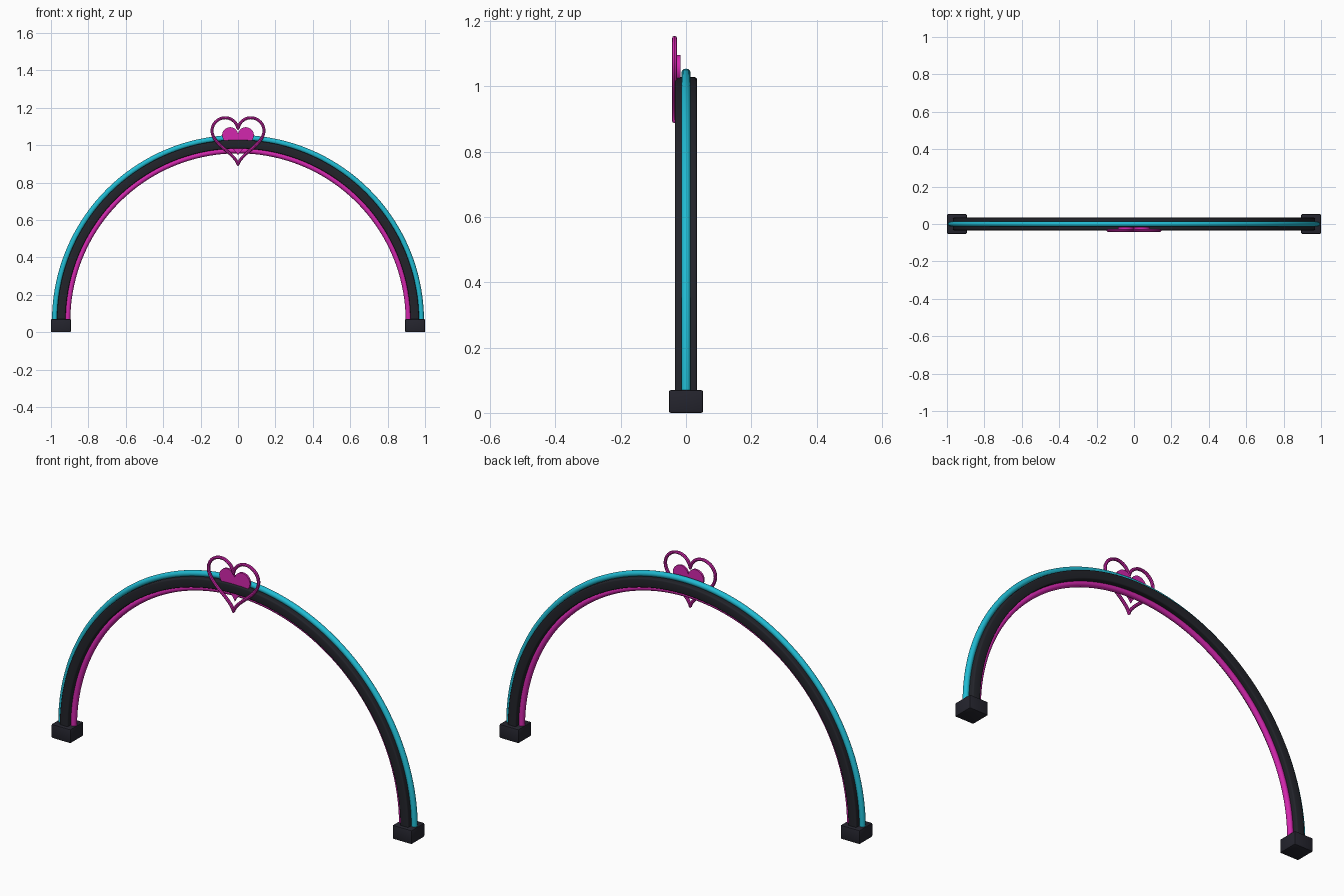
import bpy, bmesh, math
from mathutils import Vector

if "Cube" in bpy.data.objects:
    bpy.data.objects.remove(bpy.data.objects["Cube"])


def material(name, rgb):
    m = bpy.data.materials.new(name)
    m.diffuse_color = (*rgb, 1)
    m.use_nodes = True
    m.node_tree.nodes["Principled BSDF"].inputs["Base Color"].default_value = m.diffuse_color
    return m


BLACK = material("matte black", (0.016, 0.017, 0.023))
BASE = material("dark slate", (0.018, 0.018, 0.027))
CYAN = material("neon cyan", (0.015, 0.50, 0.65))
PINK = material("neon magenta", (0.65, 0.02, 0.42))


def finish(bm, name, mat, angle=40):
    bmesh.ops.recalc_face_normals(bm, faces=bm.faces)
    me = bpy.data.meshes.new(name)
    bm.to_mesh(me)
    bm.free()
    ob = bpy.data.objects.new(name, me)
    bpy.context.collection.objects.link(ob)
    me.materials.append(mat)
    bpy.ops.object.select_all(action='DESELECT')
    bpy.context.view_layer.objects.active = ob
    ob.select_set(True)
    bpy.ops.object.shade_smooth_by_angle(angle=math.radians(angle))
    return ob


def sweep(name, mat, path, profile, closed=False):
    """Sweep (outward, y) profile along a path lying in the xz plane."""
    bm = bmesh.new()
    n, k = len(path), len(profile)
    rings = []
    for i, p in enumerate(path):
        a = path[i - 1] if (closed or i) else p
        b = path[(i + 1) % n] if (closed or i < n - 1) else p
        t = (b - a).normalized()
        out = Vector((t.z, 0, -t.x))
        rings.append([bm.verts.new(p + out * u + Vector((0, v, 0))) for u, v in profile])
    for i in range(n if closed else n - 1):
        r, s = rings[i], rings[(i + 1) % n]
        for j in range(k):
            bm.faces.new((r[j], r[(j + 1) % k], s[(j + 1) % k], s[j]))
    if not closed:
        bm.faces.new(rings[0])
        bm.faces.new(rings[-1])
    return finish(bm, name, mat)


def circle(r, n=12):
    return [(r * math.cos(2 * math.pi * i / n), r * math.sin(2 * math.pi * i / n)) for i in range(n)]


def rounded_rect(w, h, r, n=3):
    pts = []
    for q, (sx, sy) in enumerate(((1, 1), (-1, 1), (-1, -1), (1, -1))):
        for i in range(n + 1):
            a = math.pi / 2 * (q + i / n)
            pts.append((sx * (w - r) + r * math.cos(a), sy * (h - r) + r * math.sin(a)))
    return pts


def arc(radius, n=72):
    return [Vector((radius * math.cos(math.pi * i / n), 0, 0.06 + radius * math.sin(math.pi * i / n)))
            for i in range(n + 1)]


def heart(s, y, zc, n=64):
    pts = []
    for i in range(n):
        t = 2 * math.pi * i / n
        h = 13 * math.cos(t) - 5 * math.cos(2 * t) - 2 * math.cos(3 * t) - math.cos(4 * t)
        pts.append(Vector((16 * s * math.sin(t) ** 3, y, zc + s * h)))
    return pts


# Arch frame with a light tube on its outer and inner edge
sweep("arch_frame", BLACK, arc(0.945), rounded_rect(0.023, 0.034, 0.007))
sweep("outer_light_tube", CYAN, arc(0.980), circle(0.0145))
sweep("inner_light_tube", PINK, arc(0.911), circle(0.0145))

# Foot blocks
for side, label in ((-1, "left"), (1, "right")):
    bm = bmesh.new()
    bmesh.ops.create_cube(bm, size=1)
    for v in bm.verts:
        v.co = Vector((side * 0.9465 + v.co.x * 0.107, v.co.y * 0.105, 0.035 + v.co.z * 0.07))
    bmesh.ops.bevel(bm, geom=bm.edges[:], offset=0.006, segments=2, profile=0.5, affect='EDGES')
    finish(bm, label + "_foot", BASE)

# Heart outline tube on the front
sweep("heart_outline", PINK, heart(0.0087, -0.035, 1.043), circle(0.008, 8), closed=True)

# Small solid heart behind the outline
bm = bmesh.new()
face = bm.faces.new([bm.verts.new(p) for p in heart(0.0053, -0.027, 1.033)])
ext = bmesh.ops.extrude_face_region(bm, geom=[face])
for v in ext["geom"]:
    if isinstance(v, bmesh.types.BMVert):
        v.co.y += 0.010
if not face.is_valid or len([f for f in bm.faces if len(f.verts) > 4]) < 2:
    bmesh.ops.holes_fill(bm, edges=bm.edges[:])
finish(bm, "heart_core", PINK)
